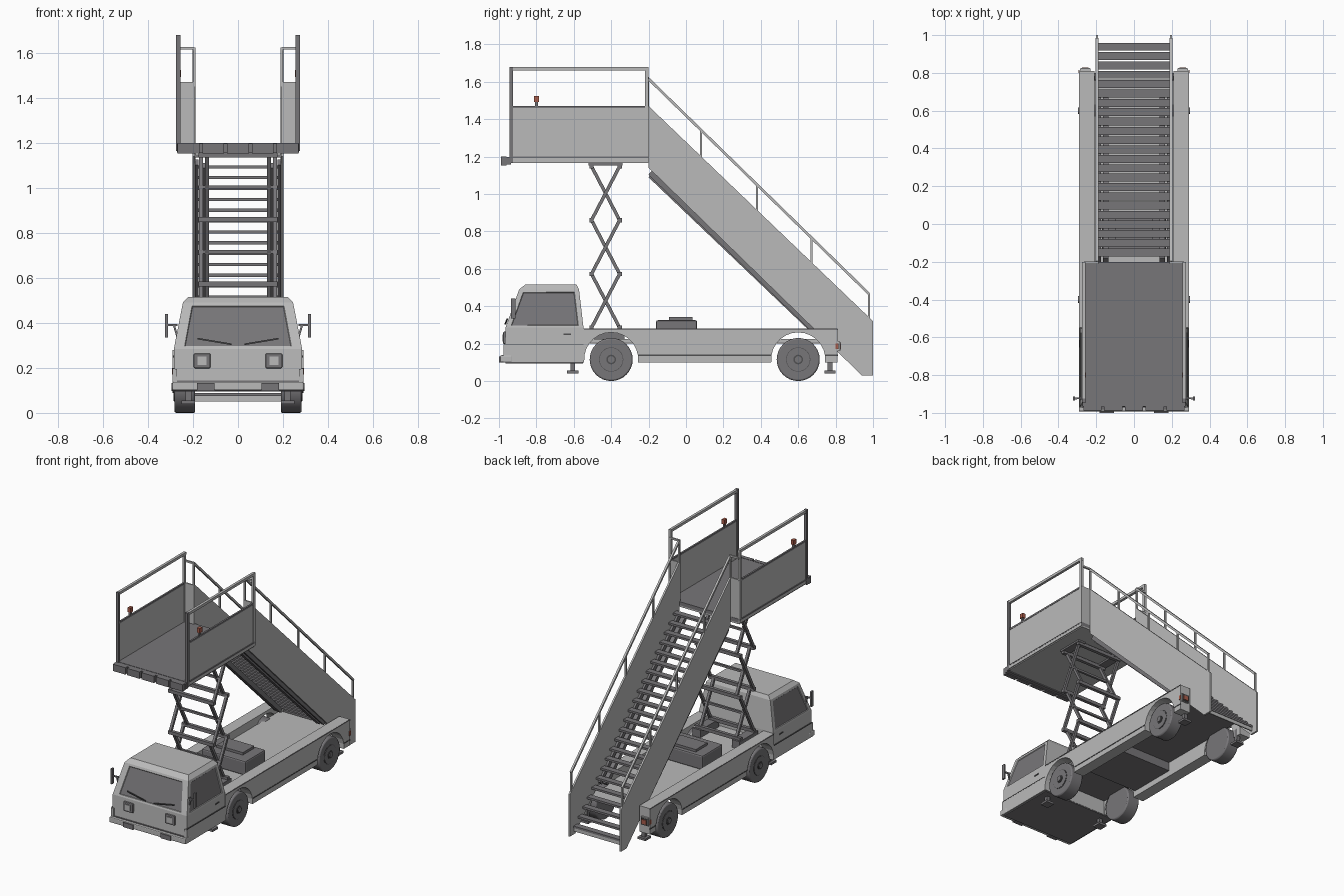
import bpy, bmesh, math
from mathutils import Vector, Matrix

cube = bpy.data.objects.get("Cube")
if cube:
    bpy.data.objects.remove(cube, do_unlink=True)


def material(name, r, g, b):
    m = bpy.data.materials.new(name)
    m.use_nodes = True
    m.diffuse_color = (r, g, b, 1)
    m.node_tree.nodes["Principled BSDF"].inputs["Base Color"].default_value = (r, g, b, 1)
    return m


LIGHT = material("light grey paint", .49, .49, .49)
DARK = material("dark grey", .185, .18, .19)
BLACK = material("black trim", .08, .08, .083)
RED = material("red lamp", .4, .11, .07)


def finish(name, bm, mat, mirror=False, bevel=0, smooth=False):
    bmesh.ops.recalc_face_normals(bm, faces=bm.faces)
    me = bpy.data.meshes.new(name)
    bm.to_mesh(me)
    bm.free()
    me.materials.append(mat)
    ob = bpy.data.objects.new(name, me)
    bpy.context.collection.objects.link(ob)
    if bevel:
        mod = ob.modifiers.new("bevel", 'BEVEL')
        mod.width, mod.segments = bevel, 2
    if mirror:
        ob.modifiers.new("mirror", 'MIRROR')
    if smooth:
        bpy.ops.object.select_all(action='DESELECT')
        ob.select_set(True)
        bpy.context.view_layer.objects.active = ob
        bpy.ops.object.shade_smooth_by_angle(angle=math.radians(40))
    return ob


def add_box(bm, lo, hi):
    lo, hi = Vector(lo), Vector(hi)
    mat = Matrix.Translation((lo + hi) / 2) @ Matrix.Diagonal((*(hi - lo), 1))
    bmesh.ops.create_cube(bm, size=1, matrix=mat)


def box(name, lo, hi, mat, **kw):
    bm = bmesh.new()
    add_box(bm, lo, hi)
    return finish(name, bm, mat, **kw)


def bars(name, segments, width, mat, depth=None, **kw):
    """Square bars along the given point pairs."""
    bm = bmesh.new()
    for p, q in segments:
        p, q = Vector(p), Vector(q)
        rot = (q - p).to_track_quat('Z', 'Y').to_matrix().to_4x4()
        size = Matrix.Diagonal((width, depth or width, (q - p).length, 1))
        bmesh.ops.create_cube(bm, size=1, matrix=Matrix.Translation((p + q) / 2) @ rot @ size)
    return finish(name, bm, mat, **kw)


def prism(name, outline, x0, x1, mat, **kw):
    """Side outline (y, z) extruded across x."""
    bm = bmesh.new()
    face = bm.faces.new([bm.verts.new((x0, y, z)) for y, z in outline])
    new = bmesh.ops.extrude_face_region(bm, geom=[face])["geom"]
    bmesh.ops.translate(bm, vec=(x1 - x0, 0, 0), verts=[v for v in new if isinstance(v, bmesh.types.BMVert)])
    return finish(name, bm, mat, **kw)


def disc(name, centre, radius, x0, x1, mat, sides=32, **kw):
    bm = bmesh.new()
    place = Matrix.Translation(((x0 + x1) / 2, *centre)) @ Matrix.Rotation(math.pi / 2, 4, 'Y')
    bmesh.ops.create_cone(bm, cap_ends=True, segments=sides, radius1=radius, radius2=radius,
                          depth=x1 - x0, matrix=place)
    return finish(name, bm, mat, mirror=True, smooth=True, **kw)


WHEELS = (-.4, .6)
AXLE = .115


# Side beams with wheel arches
def arch(y, radius=.145, steps=14):
    a0 = math.asin((AXLE - .1) / radius)
    return [(y - radius * math.cos(a), AXLE + radius * math.sin(a))
            for a in (-a0 + (math.pi + 2 * a0) * i / steps for i in range(steps + 1))]


prism("side_beam", [(-.55, .1)] + arch(WHEELS[0]) + arch(WHEELS[1]) + [(.81, .1), (.81, .28), (-.55, .28)],
      .21, .29, LIGHT, mirror=True)
for y0, y1 in ((-.255, .455), (.745, .812)):
    box("beam_seam", (.285, y0, .134), (.292, y1, .141), BLACK, mirror=True)
box("beam_top_trim", (.286, -.545, .273), (.292, .812, .279), DARK, mirror=True)

# Deck
box("deck", (-.21, -.55, .207), (.21, .76, .225), LIGHT)
box("deck_underside", (-.212, -.55, .2), (.212, .765, .207), DARK)
box("chassis_pan", (-.212, -.24, .14), (.212, .1, .2), DARK)

# Tail lamps
box("tail_lamp_housing", (.23, .81, .16), (.285, .822, .215), LIGHT, mirror=True)
box("tail_lamp_frame", (.234, .822, .162), (.281, .825, .208), BLACK, mirror=True)
box("tail_lamp", (.24, .825, .17), (.275, .829, .2), RED, mirror=True)
box("tail_side_lamp", (.29, .8, .17), (.294, .815, .2), RED, mirror=True)

# Wheels
for y in WHEELS:
    disc("tyre", (y, AXLE), AXLE, .19, .283, DARK, bevel=.008)
    disc("rim_edge", (y, AXLE), .065, .2, .285, BLACK)
    disc("rim", (y, AXLE), .062, .2, .287, DARK)
    disc("hub_ring", (y, AXLE), .026, .2, .291, BLACK, sides=16)
    disc("hub_cap", (y, AXLE), .018, .2, .296, DARK, sides=16)

# Stabiliser feet
for y in (-.605, .77):
    bars("stabiliser_leg", [((.22, y, .05), (.22, y, .15))], .025, DARK, mirror=True)
    box("stabiliser_pad", (.19, y - .03, .04), (.25, y + .03, .055), DARK, mirror=True)

# Cab: stacked sections lofted upward, with inset windows
bm = bmesh.new()
rings = []
for z, front, back, half in ((.1, -.97, -.548, .285), (.285, -.965, -.548, .285),
                             (.49, -.892, -.572, .245), (.515, -.86, -.585, .222)):
    rings.append([bm.verts.new(p) for p in ((-half, front, z), (half, front, z), (half, back, z), (-half, back, z))])
windows = []
for level, (a, b) in enumerate(zip(rings, rings[1:])):
    for i in range(4):
        f = bm.faces.new((a[i], a[(i + 1) % 4], b[(i + 1) % 4], b[i]))
        if level == 1 and i != 2:
            windows.append(f)
bm.faces.new(rings[0][::-1])
bm.faces.new(rings[-1])
bm.normal_update()
bmesh.ops.inset_individual(bm, faces=windows, thickness=.02, depth=0)
for f in windows:
    middle = f.calc_center_median()
    axis, factor = (0, .88) if abs(f.normal.y) > abs(f.normal.x) else (1, .93)
    for v in f.verts:
        v.co[axis] = middle[axis] + (v.co[axis] - middle[axis]) * factor
bmesh.ops.inset_individual(bm, faces=windows, thickness=.004, depth=-.005)
for f in windows:
    f.material_index = 1
finish("cab", bm, LIGHT).data.materials.append(DARK)
box("cab_underside", (-.28, -.965, .094), (.28, -.55, .101), DARK)
box("cab_sill", (.27, -.975, .1), (.29, -.548, .195), LIGHT, mirror=True)
box("sill_seam", (.28, -.97, .194), (.291, -.548, .199), BLACK, mirror=True)
box("door_handle", (.283, -.655, .246), (.289, -.615, .254), BLACK, mirror=True)

# Front bumper, lamps, wipers, mirrors
box("front_bumper", (-.292, -.993, .1), (.292, -.93, .138), LIGHT, bevel=.006)
box("bumper_gap", (-.286, -.975, .138), (.286, -.95, .143), DARK)
box("bumper_pad", (.105, -1, .099), (.182, -.97, .132), DARK, mirror=True)
box("headlamp_frame", (.122, -.978, .198), (.197, -.955, .264), DARK, mirror=True, bevel=.006)
box("headlamp", (.14, -.982, .212), (.18, -.97, .25), LIGHT, mirror=True)
bars("wiper", [((.03, -.966, .305), (.18, -.956, .33))], .007, BLACK, mirror=True)
bars("mirror_arm", [((.27, -.92, .39), (.32, -.925, .39)), ((.27, -.92, .34), (.285, -.92, .39))],
     .009, DARK, mirror=True)
box("mirror_head", (.312, -.935, .335), (.324, -.912, .44), DARK, mirror=True)

# Power unit on the deck
box("power_unit", (-.17, -.16, .225), (.17, .06, .325), DARK, bevel=.01)
box("power_unit_lid", (-.1, -.09, .325), (.1, .035, .342), DARK)

# Scissor lift
FRONT, BACK = -.505, -.355
levels = [.285 + i * .2875 for i in range(4)]
for x, (a, b) in ((.165, (FRONT, BACK)), (.138, (BACK, FRONT))):
    bars("scissor_arm", [((x, a, z), (x, b, w)) for z, w in zip(levels, levels[1:])],
         .018, DARK, mirror=True)
ties = [(y, z) for z in levels for y in (FRONT, BACK)]
bars("scissor_cross_bar", [((-.175, y, z), (.175, y, z)) for y, z in ties], .023, DARK)
pivots = [(z + w) / 2 for z, w in zip(levels, levels[1:])]
bars("scissor_pivot_bar", [((-.175, -.43, z), (.175, -.43, z)) for z in pivots], .015, DARK)
box("scissor_base", (.12, -.53, .225), (.18, -.33, .278), DARK, mirror=True)
box("scissor_top_rail", (.12, -.52, 1.153), (.18, -.34, 1.165), DARK, mirror=True)

# Upper platform
box("platform_floor", (-.268, -.94, 1.175), (.268, -.2, 1.2), DARK)
box("platform_underside", (-.268, -.94, 1.165), (.268, -.2, 1.175), LIGHT)
box("platform_sill", (.262, -.94, 1.172), (.274, -.2, 1.192), LIGHT, mirror=True)
box("platform_sill_line", (.262, -.94, 1.192), (.275, -.2, 1.2), DARK, mirror=True)
box("platform_bumper_beam", (-.272, -.965, 1.158), (.272, -.935, 1.198), DARK)
bm = bmesh.new()
for i in range(5):
    x = -.22 + .11 * i
    add_box(bm, (x - .048, -.988, 1.153), (x + .048, -.96, 1.2))
finish("platform_bumper_pad", bm, DARK)
box("platform_panel", (.261, -.94, 1.2), (.269, -.2, 1.465), LIGHT, mirror=True)
bars("platform_front_post", [((.265, -.935, 1.165), (.265, -.935, 1.68))], .02, DARK, mirror=True)
bars("platform_frame", [((.265, -.925, 1.67), (.265, -.2, 1.67)), ((.265, -.21, 1.2), (.265, -.21, 1.665))],
     .018, LIGHT, mirror=True)
bars("panel_top_rail", [((.265, -.925, 1.465), (.265, -.2, 1.465))], .012, DARK, mirror=True)
box("rear_wing_panel", (.19, -.212, 1.165), (.268, -.202, 1.47), LIGHT, mirror=True)
bars("rear_wing_rail", [((.195, -.205, 1.45), (.195, -.205, 1.625)), ((.195, -.205, 1.62), (.265, -.205, 1.62))],
     .012, LIGHT, mirror=True)
box("beacon_base", (.258, -.808, 1.47), (.272, -.792, 1.492), DARK, mirror=True)
box("beacon", (.254, -.813, 1.492), (.276, -.785, 1.524), RED, mirror=True)

# Staircase
prism("stair_side", [(-.2, 1.47), (1, .32), (1, .03), (.94, .03), (-.2, 1.14)], .19, .202, LIGHT, mirror=True)
bars("stair_under_beam", [((.15, -.19, 1.1), (.15, .67, .28))], .03, DARK, mirror=True)
bars("stair_edge_beam", [((.183, -.19, 1.115), (.183, .68, .28))], .014, DARK, depth=.034, mirror=True)
bm = bmesh.new()
for i in range(1, 24):
    y, z = -.2 + .0495 * i, 1.19 - .0482 * i
    add_box(bm, (-.192, y - .021, z - .007), (.192, y + .021, z + .007))
finish("stair_tread", bm, DARK)
box("stair_kick_plate", (-.192, .948, .05), (.192, .956, .075), LIGHT)


def rail_z(y):
    return 1.615 - (y + .2) * .975


bars("stair_handrail", [((.196, -.2, rail_z(-.2)), (.196, .98, rail_z(.98)))], .014, LIGHT, mirror=True)
bars("handrail_post", [((.196, y, rail_z(y) - .17), (.196, y, rail_z(y))) for y in (.08, .38, .67, .978)],
     .011, LIGHT, mirror=True)
